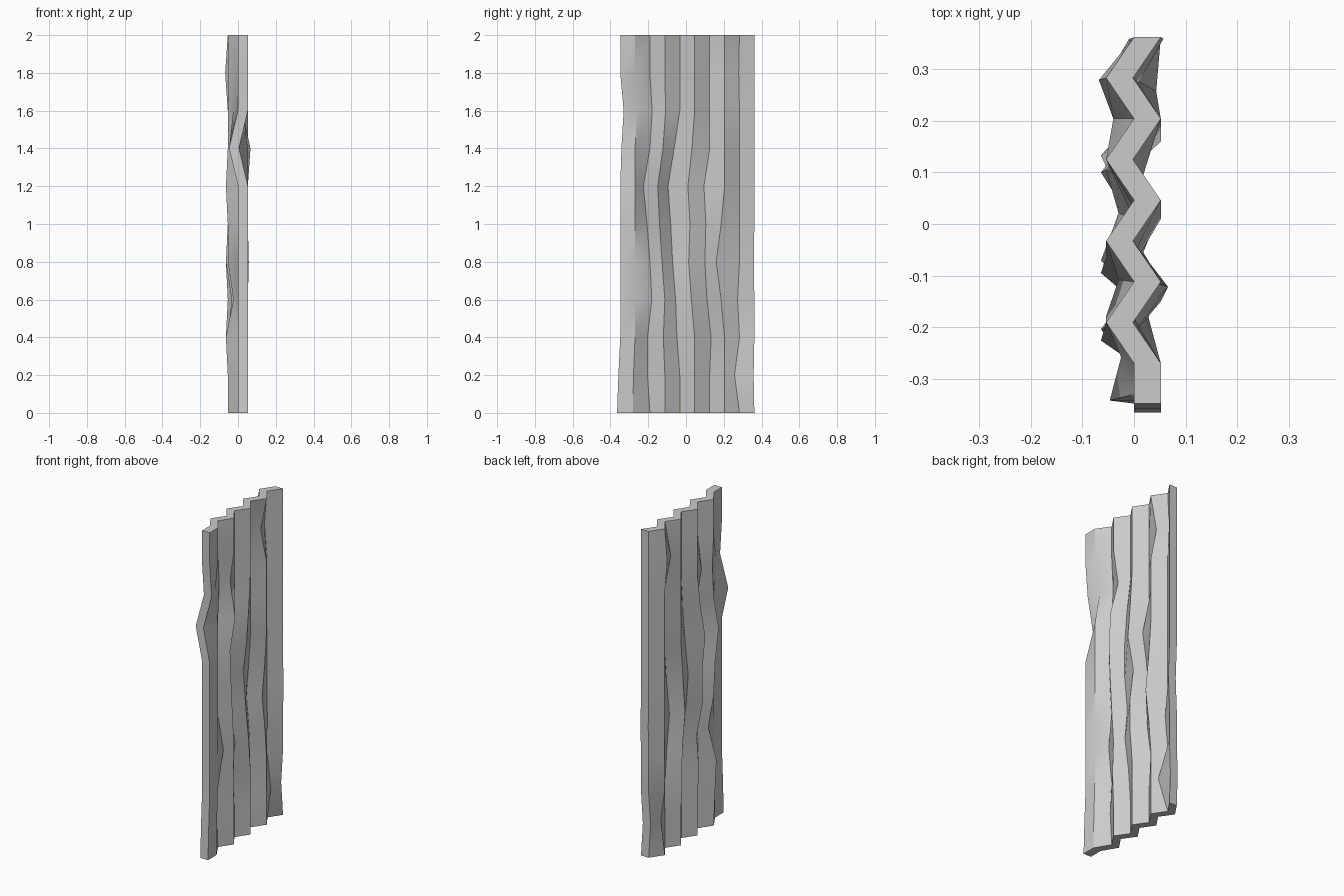
import bpy, bmesh, math

if "Cube" in bpy.data.objects:
    bpy.data.objects.remove(bpy.data.objects["Cube"])

ROWS = 11            # rings of points up the sheet, 0.2 apart
THICK = 0.052        # thickness along x

# Zigzag section: even spacing in y, alternating in x, flat first strip
section = [(0.0, -0.348)]
for i in range(1, 10):
    section.append((0.0 if i % 2 else -0.054, -0.27 + 0.079 * (i - 1)))

# Dents for each fold: (row, x shift, y shift)
dents = {
    0: [(0, 0, -.017), (1, 0, -.01), (7, -.047, .006), (8, 0, .018)],
    1: [(0, 0, -.012), (1, 0, -.008), (8, -.025, .012)],
    2: [(1, 0, -.013), (2, -.01, -.013), (3, .03, .01), (5, 0, -.015),
        (6, -.01, -.035), (8, 0, .012)],
    3: [(2, 0, -.008), (4, 0, -.015), (5, 0, -.028), (6, 0, -.038),
        (7, .014, -.01), (8, -.03, .004)],
    4: [(2, 0, -.015), (3, .02, -.022), (4, -.01, -.038), (5, 0, -.048),
        (6, -.01, -.062), (7, 0, -.03)],
    5: [(3, 0, -.018), (4, -.01, -.032), (5, -.03, -.025), (6, 0, -.036),
        (7, 0, -.015)],
    6: [(2, -.01, .008), (3, 0, -.014), (4, -.01, -.025), (5, 0, -.02),
        (6, .02, -.03)],
    7: [(3, 0, -.018), (4, 0, -.044), (5, 0, -.018), (9, -.04, 0)],
    8: [(1, .045, -.026), (3, .01, -.01), (9, -.014, -.004)],
    9: [(1, -.01, -.004), (4, .005, -.003)],
}
shift = {(c, r): (dx, dy) for c, lst in dents.items() for r, dx, dy in lst}

# Dented corrugated sheet: back and front skins joined round the rim
bm = bmesh.new()


def skin(x_off):
    grid = []
    for c, (x, y) in enumerate(section):
        col = []
        for r in range(ROWS):
            dx, dy = shift.get((c, r), (0, 0))
            col.append(bm.verts.new((x + dx + x_off, y + dy, 0.2 * r)))
        grid.append(col)
    return grid


back, front = skin(0), skin(THICK)
n = len(section)
for g in (back, front):
    for c in range(n - 1):
        for r in range(ROWS - 1):
            bm.faces.new((g[c][r], g[c + 1][r], g[c + 1][r + 1], g[c][r + 1]))
for r in (0, ROWS - 1):
    for c in range(n - 1):
        bm.faces.new((back[c][r], back[c + 1][r], front[c + 1][r], front[c][r]))
for c in (0, n - 1):
    for r in range(ROWS - 1):
        bm.faces.new((back[c][r], back[c][r + 1], front[c][r + 1], front[c][r]))
bmesh.ops.recalc_face_normals(bm, faces=bm.faces[:])

mesh = bpy.data.meshes.new("corrugated_sheet")
bm.to_mesh(mesh)
bm.free()
sheet = bpy.data.objects.new("corrugated_sheet", mesh)
bpy.context.collection.objects.link(sheet)
bpy.context.view_layer.objects.active = sheet
sheet.select_set(True)
bpy.ops.object.shade_smooth_by_angle(angle=math.radians(30))
